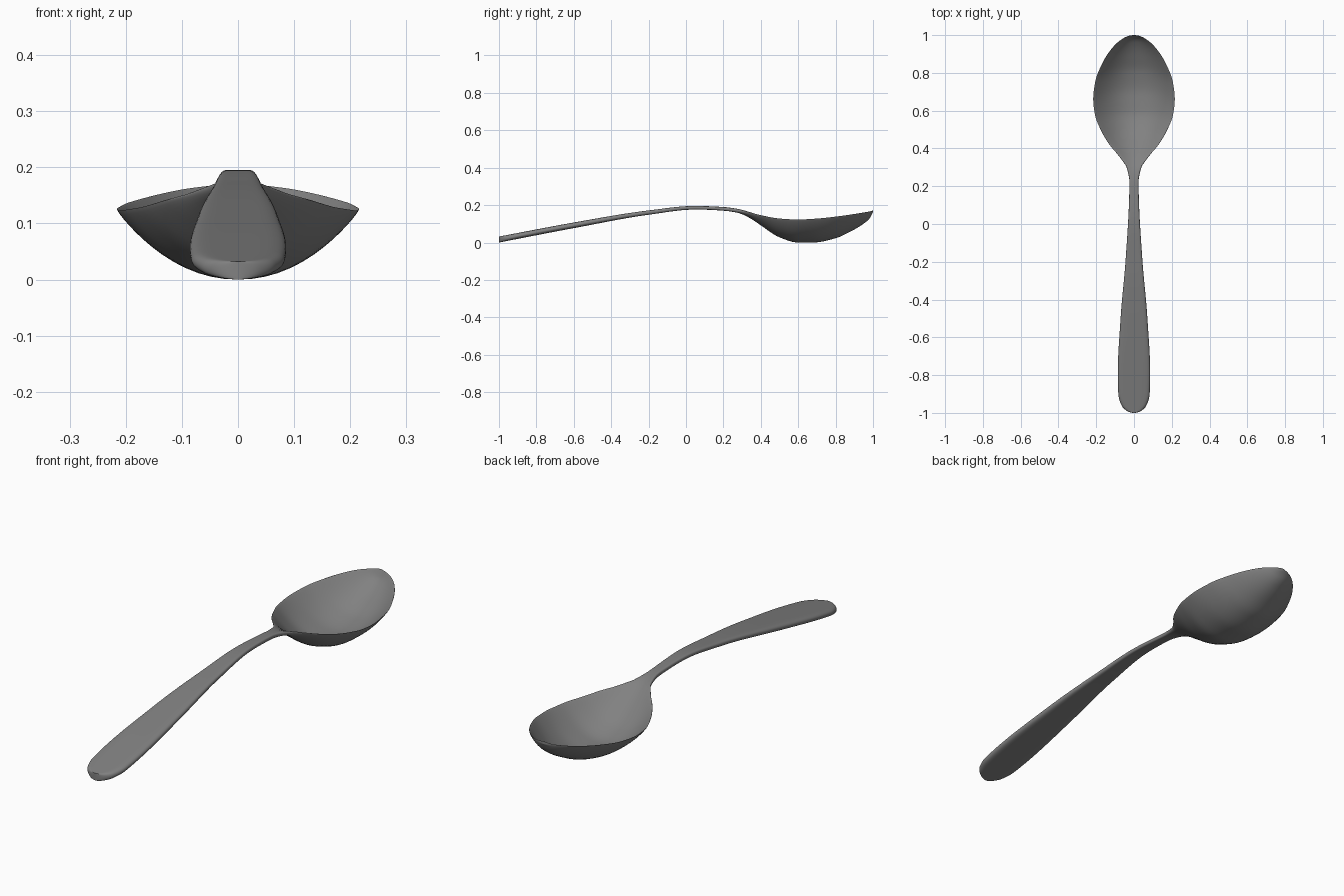
import bpy, bmesh, math

if "Cube" in bpy.data.objects:
    bpy.data.objects.remove(bpy.data.objects["Cube"])

# Control stations: (y, value)
WIDTH = [(-1, 0), (-.99, .037), (-.96, .066), (-.9, .083), (-.8, .086), (-.5, .071), (-.2, .045),
         (.1, .027), (.22, .024), (.3, .039), (.36, .08), (.42, .13), (.5, .177), (.58, .207), (.66, .216),
         (.75, .206), (.85, .168), (.93, .117), (.98, .062), (1, 0)]
RIM = [(-1, .021), (-.6, .097), (-.2, .165), (.05, .191), (.2, .185), (.3, .173), (.4, .150),
       (.5, .133), (.6, .128), (.7, .133), (.85, .150), (1, .173)]
MID = [(-1, .021), (-.6, .097), (-.2, .165), (.05, .191), (.2, .185), (.28, .173), (.34, .146), (.4, .104),
       (.5, .039), (.6, .011), (.68, .011), (.8, .034), (.88, .070), (.95, .112), (.98, .138), (1, .173)]
THICK = [(-1, .032), (-.6, .03), (-.2, .023), (.1, .019), (.3, .02), (.42, .014), (.6, .012), (1, .012)]


def curve(table):
    """Monotone cubic through the stations."""
    xs, ys = zip(*table)
    h = [b - a for a, b in zip(xs, xs[1:])]
    d = [(ys[i + 1] - ys[i]) / h[i] for i in range(len(h))]
    m = [d[0]]
    for i in range(1, len(d)):
        if d[i - 1] * d[i] <= 0:
            m.append(0)
        else:
            a, b = 2 * h[i] + h[i - 1], h[i] + 2 * h[i - 1]
            m.append((a + b) / (a / d[i - 1] + b / d[i]))
    m.append(d[-1])

    def f(x):
        i = max(j for j in range(len(h)) if x >= xs[j])
        t = (x - xs[i]) / h[i]
        return ((1 + 2 * t) * (1 - t) ** 2 * ys[i] + t * (1 - t) ** 2 * h[i] * m[i]
                + t * t * (3 - 2 * t) * ys[i + 1] + t * t * (t - 1) * h[i] * m[i + 1])
    return f


width2 = curve([(y, w * w) for y, w in WIDTH])  # squared, so the ends round off
rim, mid, thick = curve(RIM), curve(MID), curve(THICK)

# Loft rings along the spoon; dense at both ends
bm = bmesh.new()
N, ROWS = 56, 130
rings = []
for r in range(ROWS + 1):
    y = -math.cos(math.pi * (r + .25) / (ROWS + .5))
    w, zr, zm, th = math.sqrt(max(width2(y), 1e-8)), rim(y), mid(y), thick(y)
    ring = []
    for k in range(N):
        a = 2 * math.pi * k / N
        u = math.cos(a)
        v = math.copysign(math.sqrt(max(0, 1 - abs(u) ** 8)), math.sin(a))
        z = zm + (zr - zm) * abs(u) ** 2.1 + v * th / 2
        ring.append(bm.verts.new((u * w, y, z)))
    rings.append(ring)
for p, q in zip(rings, rings[1:]):
    for k in range(N):
        n = (k + 1) % N
        bm.faces.new((p[k], p[n], q[n], q[k]))
bm.faces.new(rings[0])
bm.faces.new(rings[-1])
bmesh.ops.recalc_face_normals(bm, faces=bm.faces)

# Rest the spoon on the ground
low = min(v.co.z for v in bm.verts)
bmesh.ops.translate(bm, verts=bm.verts, vec=(0, 0, -low))

mesh = bpy.data.meshes.new("spoon")
bm.to_mesh(mesh)
bm.free()
spoon = bpy.data.objects.new("spoon", mesh)
bpy.context.collection.objects.link(spoon)

steel = bpy.data.materials.new("grey steel")
steel.diffuse_color = (.22, .22, .22, 1)
steel.use_nodes = True
steel.node_tree.nodes["Principled BSDF"].inputs["Base Color"].default_value = steel.diffuse_color
mesh.materials.append(steel)

bpy.context.view_layer.objects.active = spoon
spoon.select_set(True)
bpy.ops.object.shade_smooth_by_angle(angle=math.radians(40))
